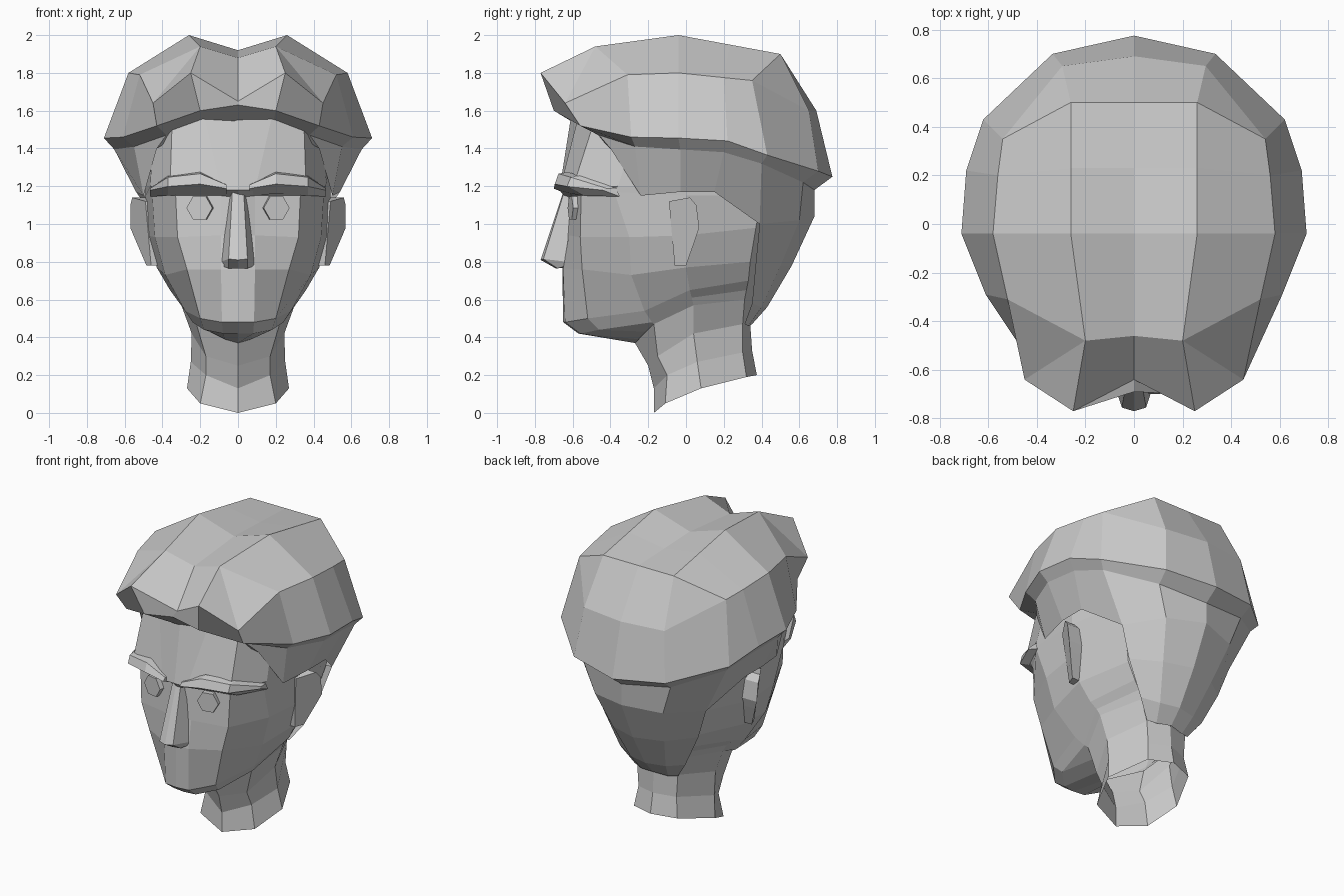
import bpy, bmesh, math
from mathutils import Vector, Matrix


def finish(name, bm):
    bmesh.ops.remove_doubles(bm, verts=bm.verts, dist=0.002)
    bmesh.ops.recalc_face_normals(bm, faces=bm.faces)
    me = bpy.data.meshes.new(name)
    bm.to_mesh(me)
    bm.free()
    ob = bpy.data.objects.new(name, me)
    bpy.context.collection.objects.link(ob)
    return ob


def loft(name, rows, both=True, closed=False, caps=False):
    """Skin rows of points; 'both' continues each row across x = 0."""
    bm = bmesh.new()
    grid = []
    for r in rows:
        pts = list(r)
        if both:
            pts = [(-x, y, z) for x, y, z in reversed(pts)] + pts
        grid.append([bm.verts.new(p) for p in pts])
    n = len(grid[0])
    for a, b in zip(grid, grid[1:]):
        for i in range(n if closed else n - 1):
            j = (i + 1) % n
            bm.faces.new((a[i], a[j], b[j], b[i]))
    if caps:
        bm.faces.new(grid[0])
        bm.faces.new(grid[-1])
    return finish(name, bm)


def mirror(ob):
    m = ob.modifiers.new("mirror", 'MIRROR')
    m.use_mirror_merge = False


# Neck: tilted open rings, each half runs front to back
neck = [
    [(0, -.17, 0), (.2, -.11, .05), (.27, .08, .13), (.16, .32, .19), (0, .375, .2)],
    [(0, -.17, .13), (.17, -.1, .2), (.25, .06, .27), (.14, .3, .32), (0, .35, .33)],
    [(0, -.2, .25), (.17, -.15, .3), (.245, .04, .42), (.15, .3, .47), (0, .34, .47)],
    [(0, -.27, .37), (.22, -.17, .47), (.3, .04, .57), (.2, .31, .6), (0, .4, .58)],
]
loft("neck", neck)

# Jaw and chin
cheek = [(0, -.655, .76), (.09, -.65, .76), (.27, -.55, .76), (.385, -.29, .73),
         (.43, 0, .77), (.33, .34, .8), (0, .52, .8)]
jaw = [
    [(0, -.27, .37), (.07, -.25, .39), (.15, -.21, .43), (.22, -.17, .47),
     (.3, .04, .57), (.2, .31, .6), (0, .4, .58)],
    [(0, -.57, .42), (.08, -.56, .42), (.18, -.46, .44), (.24, -.18, .48),
     (.32, .03, .61), (.23, .32, .65), (0, .42, .62)],
    [(0, -.65, .48), (.085, -.64, .48), (.2, -.52, .5), (.28, -.22, .54),
     (.36, .02, .65), (.27, .33, .7), (0, .45, .68)],
    cheek,
]
loft("jaw", jaw)

# Face and skull up to below the hair
face = [
    cheek,
    [(0, -.64, .94), (.09, -.62, .94), (.32, -.56, .93), (.44, -.3, .93),
     (.48, 0, .94), (.38, .37, .98), (0, .62, 1.0)],
    [(0, -.64, 1.14), (.09, -.6, 1.15), (.33, -.555, 1.15), (.455, -.38, 1.17),
     (.49, 0, 1.15), (.42, .4, 1.15), (0, .65, 1.15)],
    [(0, -.67, 1.18), (.09, -.67, 1.18), (.36, -.6, 1.19), (.465, -.36, 1.2),
     (.49, 0, 1.2), (.42, .4, 1.2), (0, .64, 1.2)],
    [(0, -.61, 1.56), (.18, -.57, 1.57), (.35, -.5, 1.5), (.45, -.28, 1.45),
     (.5, 0, 1.42), (.42, .4, 1.4), (0, .62, 1.35)],
]
loft("face", face)

# Nose wedge
nose = [
    [(0, -.65, 1.17), (.03, -.645, 1.17), (.045, -.6, 1.17)],
    [(0, -.77, .81), (.05, -.755, .815), (.09, -.63, .8)],
    [(0, -.69, .765), (.05, -.68, .765), (.09, -.63, .78)],
    [(0, -.64, .77), (.03, -.64, .77), (.09, -.63, .78)],
]
loft("nose", nose)

# Eyebrows: four-sided sections stepping outward
brow = [[(x, y + .05, zb + h), (x, y, zb + h * .9), (x, y - .02, zb + h * .25), (x, y + .07, zb - .03)]
        for x, y, zb, h in [(.06, -.68, 1.18, .03), (.2, -.675, 1.19, .085),
                            (.37, -.61, 1.18, .075), (.465, -.42, 1.175, .015)]]
mirror(loft("eyebrow", brow, both=False, closed=True, caps=True))

# Eyes: six-sided discs turned slightly outward
bm = bmesh.new()
bmesh.ops.create_cone(bm, cap_ends=True, segments=6, radius1=.07, radius2=.07, depth=.045)
rot = (Matrix.Rotation(math.radians(12), 4, 'Z') @ Matrix.Rotation(math.radians(90), 4, 'X')
       @ Matrix.Rotation(math.radians(30), 4, 'Z'))
top = max(v.co.x for v in bm.verts)
if top > .069:      # already points sideways
    rot = rot @ Matrix.Rotation(math.radians(-30), 4, 'Z')
bmesh.ops.transform(bm, matrix=Matrix.Translation((.2, -.59, 1.085)) @ rot, verts=bm.verts)
mirror(finish("eye", bm))

# Ears: flat slabs flaring backward
rim = [(.49, -.09, 1.12), (.56, .02, 1.14), (.57, .055, 1.1), (.57, .07, .98),
       (.545, .05, .92), (.485, 0, .78), (.46, -.06, .78)]
root = [(.42, y, z) for x, y, z in rim]
mirror(loft("ear", [root, rim], both=False, closed=True, caps=True))

# Hair crown: spine, top panel, shoulder and brim, front to back
f, b = (0, -.46, 1.88), (0, .5, 1.9)
spine = [f, f, f, f, (0, -.04, 1.92), (0, .23, 1.91), b, b, b]
p, q = (.2, -.48, 1.94), (.26, .5, 1.9)
panel = [f, p, p, p, (.26, -.04, 2.0), (.26, .23, 1.95), q, q, b]
shoulder = [(0, -.64, 1.65), (.25, -.77, 1.8), (.45, -.64, 1.64), (.52, -.31, 1.79),
            (.58, -.04, 1.8), (.56, .2, 1.775), (.54, .35, 1.76), (.295, .65, 1.6), (0, .69, 1.6)]
brim = [(0, -.69, 1.63), (.2, -.7, 1.6), (.43, -.56, 1.52), (.61, -.29, 1.46),
        (.71, -.04, 1.455), (.69, .22, 1.44), (.62, .43, 1.365), (.335, .7, 1.28), (0, .775, 1.25)]
loft("hair_crown", [spine, panel, shoulder, brim])

# Hair underside: brim tucks in, then runs down to the hairline
tuck = [(0, -.6, 1.54), (.19, -.57, 1.555), (.38, -.46, 1.47), (.55, -.27, 1.41),
        (.655, -.03, 1.395), (.64, .2, 1.38), (.58, .4, 1.32), (.32, .62, 1.22), (0, .68, 1.18)]
hairline = [(0, -.58, 1.54), (.18, -.55, 1.55), (.43, -.4, 1.4), (.5, -.24, 1.15),
            (.54, -.03, 1.17), (.54, .15, 1.17), (.42, .39, 1.0), (.25, .6, 1.02), (0, .68, 1.04)]
loft("hair_sides", [brim, tuck, hairline])

# Hair at the nape, tapering to the neck
nape = [
    hairline[6:],
    [(.35, .37, .8), (.19, .5, .78), (0, .56, .78)],
    [(.24, .35, .58), (.13, .4, .56), (0, .43, .56)],
    [(.16, .31, .47), (.1, .33, .46), (0, .35, .47)],
]
loft("hair_nape", nape)
